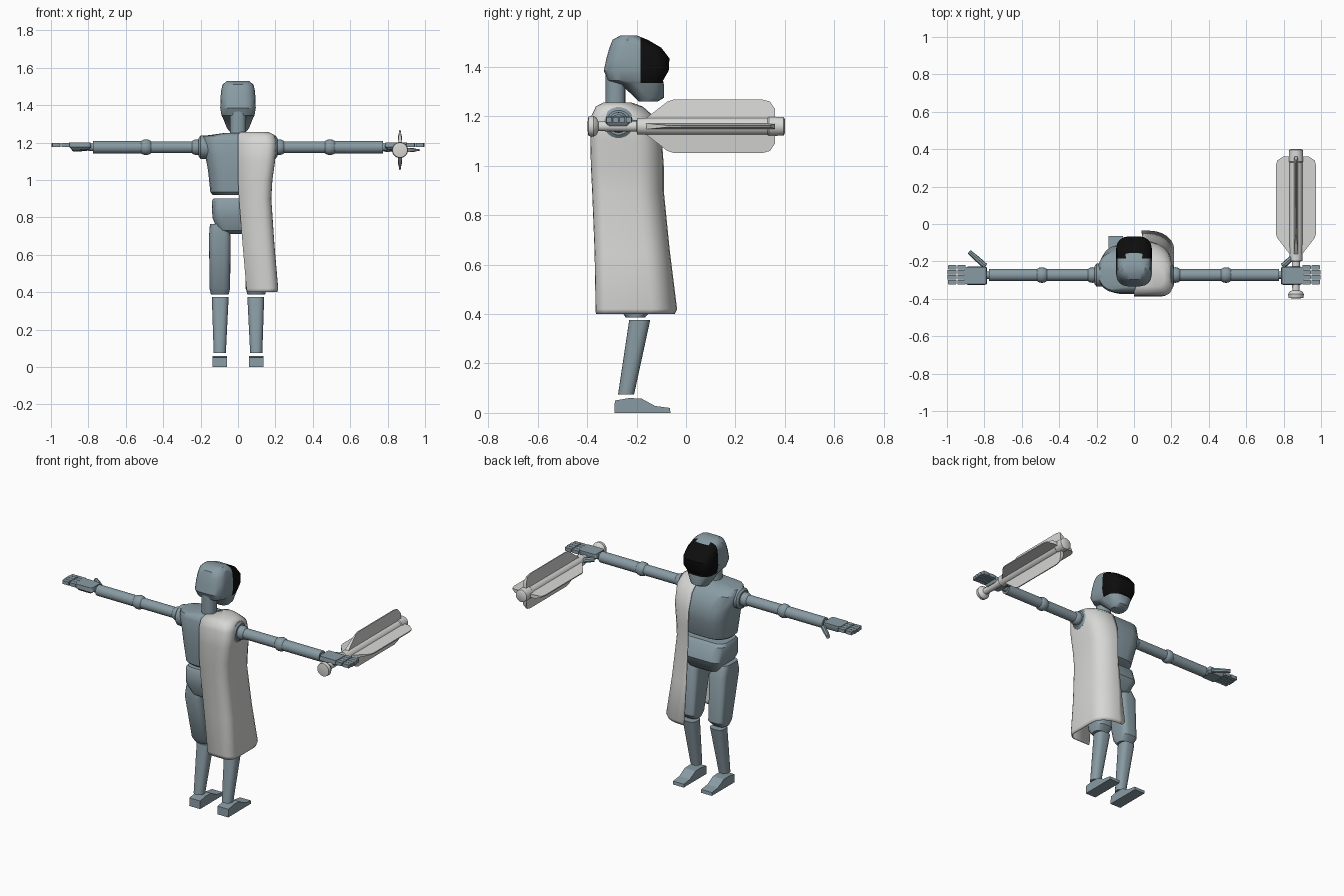
import bpy, bmesh, math
from mathutils import Vector

if "Cube" in bpy.data.objects:
    bpy.data.objects.remove(bpy.data.objects["Cube"])


def material(name, rgb):
    m = bpy.data.materials.new(name)
    m.diffuse_color = (*rgb, 1)
    m.use_nodes = True
    m.node_tree.nodes["Principled BSDF"].inputs["Base Color"].default_value = m.diffuse_color
    return m


STEEL = material("blue grey metal", (0.25, 0.33, 0.37))
PALE = material("pale grey", (0.68, 0.68, 0.67))
BLACK = material("black visor", (0.004, 0.004, 0.004))
ARM_Y, ARM_Z = -0.273, 1.175


def finish(name, bm, mats, angle=35):
    bmesh.ops.recalc_face_normals(bm, faces=bm.faces)
    me = bpy.data.meshes.new(name)
    bm.to_mesh(me)
    bm.free()
    ob = bpy.data.objects.new(name, me)
    bpy.context.collection.objects.link(ob)
    for m in mats:
        me.materials.append(m)
    bpy.ops.object.select_all(action='DESELECT')
    ob.select_set(True)
    bpy.context.view_layer.objects.active = ob
    bpy.ops.object.shade_smooth_by_angle(angle=math.radians(angle))
    return ob


def skin(bm, rings, closed=True):
    """Join successive rows of points with quads."""
    rows = [[bm.verts.new(p) for p in ring] for ring in rings]
    n = len(rows[0])
    for a, b in zip(rows, rows[1:]):
        for i in range(n if closed else n - 1):
            j = (i + 1) % n
            bm.faces.new((a[i], a[j], b[j], b[i]))
    return rows


def rounded(z, x0, x1, y0, y1, r):
    """Rounded rectangle at height z."""
    r = min(r, (x1 - x0) * 0.49, (y1 - y0) * 0.49)
    corners = ((x1 - r, y1 - r), (x0 + r, y1 - r), (x0 + r, y0 + r), (x1 - r, y0 + r))
    pts = []
    for q, (cx, cy) in enumerate(corners):
        for k in range(5):
            a = math.pi / 2 * (q + k / 4)
            pts.append((cx + r * math.cos(a), cy + r * math.sin(a), z))
    return pts


def loft(bm, levels, r):
    rows = skin(bm, [rounded(*lv, r) for lv in levels])
    bm.faces.new(rows[0])
    bm.faces.new(rows[-1])


def block(name, levels, r, mat=STEEL):
    bm = bmesh.new()
    loft(bm, levels, r)
    return finish(name, bm, [mat])


def lathe(name, start, axis, profile, mat=STEEL, n=20):
    """Turn (distance, radius) pairs around an axis."""
    axis = Vector(axis).normalized()
    u = axis.orthogonal().normalized()
    v = axis.cross(u)
    bm = bmesh.new()
    rows = skin(bm, [[Vector(start) + axis * d + (u * math.cos(t) + v * math.sin(t)) * r
                      for t in (2 * math.pi * i / n for i in range(n))] for d, r in profile])
    bm.faces.new(rows[0])
    bm.faces.new(rows[-1])
    return finish(name, bm, [mat])


def ball(name, centre, r):
    bm = bmesh.new()
    bmesh.ops.create_uvsphere(bm, u_segments=16, v_segments=10, radius=r)
    bmesh.ops.translate(bm, verts=bm.verts, vec=centre)
    return finish(name, bm, [STEEL])


def sym(rows):
    return [(z, -h, h, y0, y1) for z, h, y0, y1 in rows]


# Torso, pelvis and neck
block("chest", sym([(0.92, .135, -.35, -.17), (0.935, .148, -.365, -.145),
                    (1.05, .16, -.375, -.11), (1.13, .175, -.37, -.115),
                    (1.21, .193, -.365, -.15), (1.235, .188, -.355, -.19),
                    (1.25, .08, -.34, -.22)]), 0.09)
block("pelvis", sym([(0.71, .08, -.30, -.18), (0.73, .11, -.33, -.15),
                     (0.80, .137, -.355, -.12), (0.885, .14, -.35, -.15),
                     (0.90, .132, -.34, -.17)]), 0.05)
block("neck", sym([(1.23, .043, -.325, -.245), (1.40, .043, -.325, -.245)]), 0.035)

# Head, with the visor cut into its front
bm = bmesh.new()
loft(bm, sym([(1.26, .045, -.19, -.115), (1.275, .058, -.205, -.09),
              (1.33, .08, -.265, -.09), (1.345, .088, -.315, -.093),
              (1.385, .095, -.333, -.07), (1.435, .094, -.322, -.067),
              (1.478, .09, -.31, -.10), (1.51, .083, -.297, -.155),
              (1.528, .06, -.265, -.20)]), 0.06)
for co, no in (((0, -.184, 0), (0, 1, 0)), ((0, 0, 1.335), (0, 0, 1))):
    bmesh.ops.bisect_plane(bm, geom=bm.verts[:] + bm.edges[:] + bm.faces[:],
                           plane_co=co, plane_no=no)
for f in bm.faces:
    c = f.calc_center_median()
    f.material_index = int(c.y > -.184 and 1.335 < c.z < 1.515)
finish("head", bm, [STEEL, BLACK])

for s, side in ((-1, "left"), (1, "right")):
    def pair(rows):
        return [(z, min(s * a, s * b), max(s * a, s * b), y0, y1) for z, a, b, y0, y1 in rows]

    # Leg
    block(side + "_thigh", pair([(.387, .05, .145, -.245, -.165), (.42, .042, .152, -.265, -.135),
                                 (.70, .04, .155, -.33, -.15), (.765, .05, .15, -.32, -.18)]), 0.035)
    block(side + "_shin", pair([(.075, .065, .13, -.275, -.21), (.375, .05, .14, -.23, -.145)]), 0.03)

    # Foot from a side profile
    bm = bmesh.new()
    prof = [(-.29, 0), (-.063, 0), (-.065, .02), (-.125, .028), (-.18, .058), (-.23, .06), (-.288, .05)]
    rows = skin(bm, [[(s * x, y, z) for y, z in prof] for x in (.06, .135)])
    for row in rows:
        bm.faces.new(row)
    finish(side + "_foot", bm, [STEEL], 20)

    # Arm
    out = (s, 0, 0)
    def at(x):
        return (s * x, ARM_Y, ARM_Z)
    lathe(side + "_shoulder_disc", at(.15), out, [(0, .063), (.05, .063), (.06, .05)])
    ball(side + "_shoulder_joint", at(.22), .042)
    lathe(side + "_upper_arm", at(.22), out, [(0, .032), (.27, .032)])
    ball(side + "_elbow", at(.492), .042)
    lathe(side + "_forearm", at(.50), out, [(0, .033), (.275, .033)])
    lathe(side + "_wrist", at(.77), out, [(0, .02), (.03, .02)])

    # Hand, fingers and thumb
    block(side + "_palm", pair([(1.162, .80, .89, -.315, -.235), (1.175, .785, .90, -.325, -.228),
                                (1.20, .79, .905, -.322, -.23)]), 0.012)
    for i in range(4):
        y = -.311 + i * .0265
        for j, (a, b) in enumerate(((.90, .945), (.949, 1.0 - .004 * abs(i - 1.5)))):
            block(f"{side}_finger_{i + 1}_{j + 1}",
                  pair([(1.176, a, b, y - .012, y + .012), (1.197, a, b, y - .012, y + .012)]), 0.004)
    lathe(side + "_thumb", (s * .795, -.225, 1.172), (s * .085, .075, -.008),
          [(0, .015), (.055, .015), (.115, .012)], n=8)

# Half cape, open along the inner edge
bm = bmesh.new()
rings = []
for z, xb, xf, xo, yb, yf in [
        (.40, .05, .05, .21, -.365, -.045), (.42, .045, .04, .215, -.366, -.036),
        (.65, .025, .045, .195, -.37, -.065), (.90, .005, .05, .178, -.38, -.09),
        (1.0, 0, .05, .184, -.385, -.09), (1.1, 0, .05, .198, -.387, -.097),
        (1.2, 0, .05, .205, -.384, -.13), (1.24, 0, .05, .195, -.365, -.175),
        (1.256, .01, .05, .165, -.335, -.22)]:
    pts = [(xb, yb, z)]
    rb, rx, ry = .05, min(.13, xo - xf - .005), min(.1, (yf - yb) * .5)
    for k in range(6):
        a = math.pi / 2 * k / 5
        pts.append((xo - rb + rb * math.sin(a), yb + rb - rb * math.cos(a), z))
    for k in range(7):
        a = math.pi / 2 * k / 6
        pts.append((xo - rx + rx * math.cos(a), yf - ry + ry * math.sin(a), z))
    pts.append((xf, yf, z))
    rings.append(pts)
rows = skin(bm, rings, closed=False)
bm.faces.new(rows[-1])
cape = finish("cape", bm, [PALE], 50)
mod = cape.modifiers.new("cloth thickness", 'SOLIDIFY')
mod.thickness = 0.006

# Flanged mace, held in the right hand
MX, MZ = .866, 1.16
lathe("mace_shaft", (MX, 0, MZ), (0, 1, 0),
      [(-.398, .02), (-.395, .04), (-.375, .043), (-.362, .035), (-.355, .02), (-.2, .022),
       (-.198, .034), (-.1, .036), (.33, .036), (.335, .04), (.395, .038), (.4, .03)], PALE)
outline = [(-.165, .03), (-.15, .042), (-.075, .1), (-.05, .108), (.31, .108),
           (.34, .1), (.36, .07), (.36, .03)]
for i in range(4):
    a = i * math.pi / 2
    rad, tan = Vector((math.cos(a), 0, math.sin(a))), Vector((-math.sin(a), 0, math.cos(a)))
    bm = bmesh.new()
    rows = skin(bm, [[Vector((MX, y, MZ)) + rad * r + tan * w * (1.0 if r < .09 else .3)
                      for y, r in outline] for w in (-.011, .011)])
    for row in rows:
        bm.faces.new(row)
    finish(f"mace_flange_{i + 1}", bm, [PALE])
